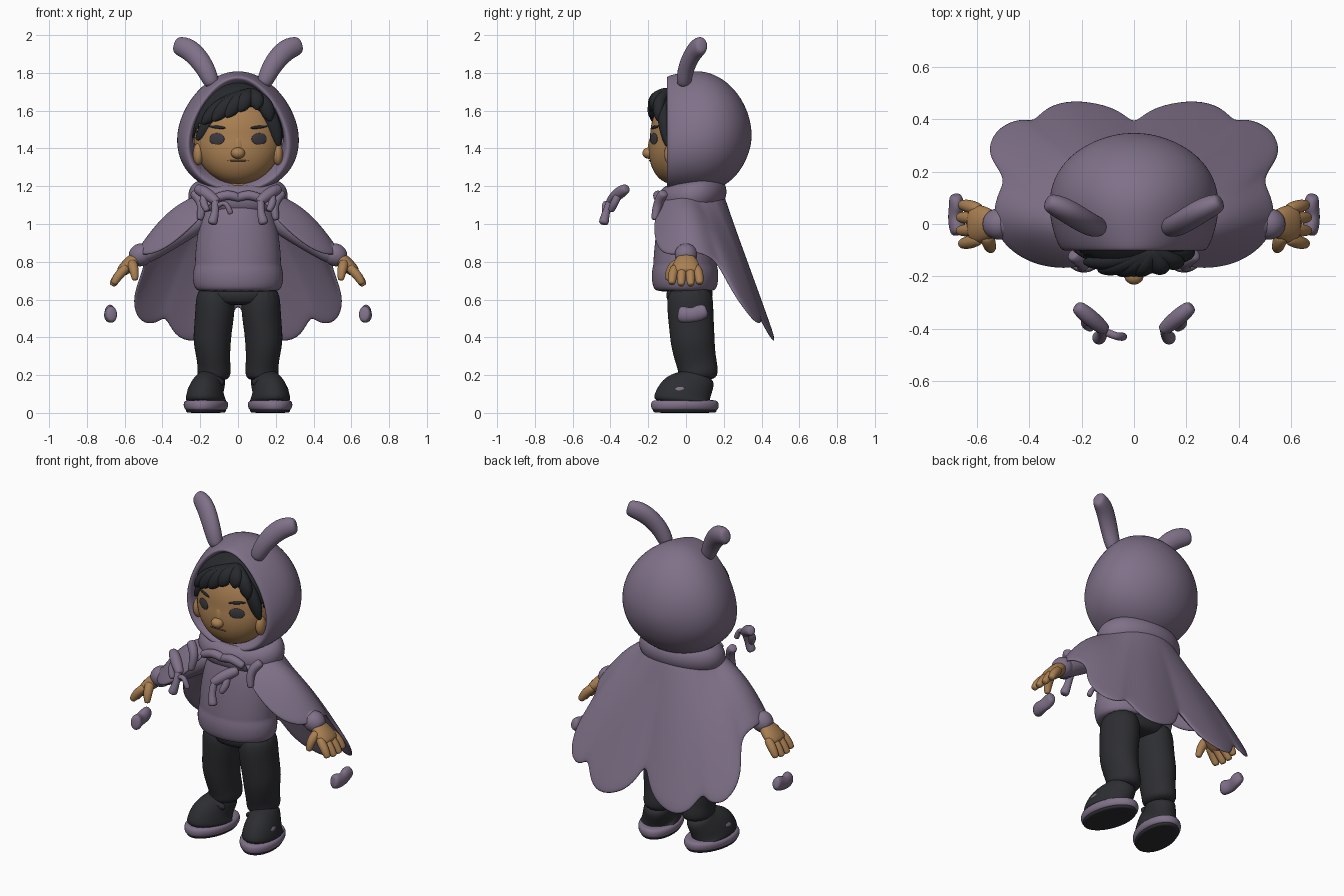
import bpy, bmesh, math
from mathutils import Vector, Matrix

if "Cube" in bpy.data.objects:
    bpy.data.objects.remove(bpy.data.objects["Cube"])


def material(name, rgb):
    m = bpy.data.materials.new(name)
    m.diffuse_color = (*rgb, 1)
    m.use_nodes = True
    m.node_tree.nodes["Principled BSDF"].inputs["Base Color"].default_value = m.diffuse_color
    return m


PURPLE = material("dusty purple", (0.215, 0.165, 0.25))
SKIN = material("tan skin", (0.40, 0.215, 0.085))
DARK = material("charcoal cloth", (0.026, 0.027, 0.031))
HAIR = material("black hair", (0.02, 0.022, 0.026))
EYE = material("eye grey", (0.045, 0.042, 0.05))
LIP = material("mouth brown", (0.22, 0.10, 0.04))


def finish(name, bm, mat, mirror=False, sub=2, thick=0):
    bmesh.ops.recalc_face_normals(bm, faces=bm.faces)
    for f in bm.faces:
        f.smooth = True
    me = bpy.data.meshes.new(name)
    bm.to_mesh(me)
    bm.free()
    me.materials.append(mat)
    ob = bpy.data.objects.new(name, me)
    bpy.context.collection.objects.link(ob)
    if mirror:
        ob.modifiers.new("mirror", 'MIRROR')
    if thick:
        s = ob.modifiers.new("thickness", 'SOLIDIFY')
        s.thickness, s.offset = thick, 0
    if sub:
        s = ob.modifiers.new("smooth", 'SUBSURF')
        s.levels = s.render_levels = sub
    return ob


def skin_rings(rings, closed=True, caps=(True, True)):
    bm = bmesh.new()
    vs = [[bm.verts.new(p) for p in r] for r in rings]
    n = len(vs[0])
    for a, b in zip(vs, vs[1:]):
        for i in range(n if closed else n - 1):
            j = (i + 1) % n
            bm.faces.new((a[i], a[j], b[j], b[i]))
    for use, r in zip(caps, (vs[0], vs[-1])):
        if use:
            bm.faces.new(r)
    return bm


def tube(name, pts, radii, mat, n=14, cap=0.5, mirror=False, ref=(0, 1, 0), sub=2):
    """Sweep ellipses (side radius, radius along ref) through the points."""
    P = [Vector(p) for p in pts]
    R = [r if isinstance(r, tuple) else (r, r) for r in radii]
    if cap:  # rounded ends
        P = [P[0] + (P[0] - P[1]).normalized() * min(R[0]) * cap] + P + \
            [P[-1] + (P[-1] - P[-2]).normalized() * min(R[-1]) * cap]
        R = [(R[0][0] * .65, R[0][1] * .65)] + R + [(R[-1][0] * .65, R[-1][1] * .65)]
    k = 3 / (2 + math.cos(math.tau / n))
    rings = []
    for i, (p, (a, b)) in enumerate(zip(P, R)):
        t = (P[min(i + 1, len(P) - 1)] - P[max(i - 1, 0)]).normalized()
        side = t.cross(Vector(ref)).normalized()
        up = side.cross(t)
        rings.append([p + k * (a * math.cos(w) * side + b * math.sin(w) * up)
                      for w in (math.tau * j / n for j in range(n))])
    return finish(name, skin_rings(rings), mat, mirror, sub)


def ball(name, c, r, mat, mirror=False, yaw=0, roll=0, pitch=0, seg=24):
    bm = bmesh.new()
    bmesh.ops.create_uvsphere(bm, u_segments=seg, v_segments=seg * 2 // 3, radius=1)
    m = Matrix.Translation(c) @ Matrix.Rotation(yaw, 4, 'Z') @ Matrix.Rotation(roll, 4, 'Y') @ Matrix.Rotation(pitch, 4, 'X')
    bmesh.ops.transform(bm, matrix=m @ Matrix.Diagonal((*r, 1)), verts=bm.verts)
    return finish(name, bm, mat, mirror, 0)


# Head: egg shape with the jaw pushed forward
def jaw(z):
    return -0.05 * max(0, (1.46 - z) / 0.25)


def face_y(x, z):
    return -0.01 - 0.18 * math.sqrt(1 - (x / .235) ** 2 - ((z - 1.46) / .25) ** 2) + jaw(z)


head = ball("head", (0, -0.01, 1.46), (0.235, 0.18, 0.25), SKIN, seg=48)
for v in head.data.vertices:
    v.co.y += jaw(v.co.z)
ball("nose", (0, -0.197, 1.375), (0.037, 0.034, 0.03), SKIN)
ball("nose_bridge", (0, -0.178, 1.42), (0.028, 0.022, 0.06), SKIN, pitch=-0.15)
ball("ear", (0.21, -0.08, 1.37), (0.028, 0.035, 0.058), SKIN, True)
ball("eye", (0.112, face_y(.112, 1.45), 1.45), (0.044, 0.007, 0.031), EYE, True, yaw=0.42)
ball("eyebrow", (0.11, face_y(.11, 1.513), 1.513), (0.05, 0.007, 0.008), HAIR, True, yaw=0.42, roll=-0.1)
ball("mouth", (0, face_y(0, 1.335), 1.335), (0.055, 0.005, 0.004), LIP)
tube("neck", [(0, 0, 1.08), (0, -0.02, 1.27)], [0.085, 0.085], SKIN, cap=0)

# Hair: cap cut at a hairline, with swept fringe locks
hair = bmesh.new()
bmesh.ops.create_uvsphere(hair, u_segments=48, v_segments=32, radius=1)
bmesh.ops.transform(hair, matrix=Matrix.Translation((0, 0, 1.505)) @ Matrix.Diagonal((.243, .19, .248, 1)), verts=hair.verts)
low = [v for v in hair.verts if v.co.z < 1.62 - 0.2 * (abs(v.co.x) / .24) ** 3]
bmesh.ops.delete(hair, geom=low, context='VERTS')
finish("hair_cap", hair, HAIR, sub=0, thick=0.01)
root = Vector((0.07, -0.105, 1.7))
for tip in [(-.215, -.1, 1.45), (-.185, -.145, 1.535), (-.13, -.175, 1.55), (-.06, -.185, 1.57),
            (.01, -.185, 1.60), (.1, -.175, 1.61), (.17, -.145, 1.55), (.215, -.1, 1.42)]:
    tip = Vector(tip)
    mid = root.lerp(tip, 0.5) + Vector((tip.x * .15, -0.02, 0.018))
    tube("fringe_lock", [root, mid, tip.lerp(mid, .3), tip], [.025, (.042, .036), (.038, .028), .012], HAIR, 10)

# Hood: egg rings from the inner lining over the rim, rounder towards the back
hood = []
for y, w, top, bot, k in [(-.01, .235, 1.74, 1.25, .2), (-.085, .243, 1.755, 1.205, .24), (-.105, .256, 1.775, 1.18, .24),
                          (-.095, .28, 1.788, 1.165, .24), (0, .315, 1.808, 1.16, .18), (.1, .327, 1.815, 1.16, .13),
                          (.2, .298, 1.77, 1.195, .08), (.28, .225, 1.69, 1.265, .04), (.33, .125, 1.59, 1.36, 0),
                          (.348, .035, 1.5, 1.44, 0)]:
    zc, h = (top + bot) / 2, (top - bot) / 2
    hood.append([(w * math.sin(a) * (1 - k * math.cos(a)), y, zc + h * math.cos(a))
                 for a in (math.tau * i / 32 for i in range(32))])
finish("hood", skin_rings(hood, caps=(False, True)), PURPLE)
tube("hood_ear", [(.14, -.012, 1.75), (.17, -.002, 1.82), (.215, .025, 1.885), (.265, .056, 1.93), (.318, .08, 1.945)],
     [(.043, .04), (.05, .043), (.056, .044), (.058, .045), (.05, .038)], PURPLE, mirror=True)

# Collar roll around the neck
rings = []
for i in range(33):
    a = math.tau * (i % 32) / 32
    c, s = math.cos(a), math.sin(a)
    rings.append([((.205 + .062 * math.cos(b)) * c, .035 + (.125 + .058 * math.cos(b)) * s,
                   1.15 + .02 * s + .078 * math.sin(b)) for b in (math.tau * j / 12 for j in range(12))])
bm = skin_rings(rings, caps=(False, False))
bmesh.ops.remove_doubles(bm, verts=bm.verts, dist=1e-5)
finish("collar", bm, PURPLE, sub=1)

# Cape: half hem with scallops, lofted up to the neckline and mirrored
hem = [(0, .38, .59), (.04, .42, .49), (.11, .455, .41), (.24, .475, .365), (.34, .445, .4), (.385, .385, .52), (.43, .405, .465),
       (.52, .37, .47), (.558, .30, .56), (.545, .24, .65), (.485, .17, .79), (.525, .11, .835), (.54, .02, .855),
       (.51, -.065, .83), (.43, -.13, .845), (.33, -.165, .905), (.21, -.165, 1.02)]
rows = []
for r in range(9):
    v = r / 8
    row = []
    for i, p in enumerate(hem):
        u = i / (len(hem) - 1)
        a = math.radians(90 - 155 * u)
        neck = Vector((.19 * math.cos(a) if i else 0, .04 + .15 * math.sin(a), 1.16))
        bulge = math.sin(math.pi * v)
        over_arm = max(0, math.sin(math.pi * (u - .4) / .6)) if u > .4 else 0
        row.append(neck.lerp(Vector(p), v) + bulge * Vector((.015 * u * (i > 0), -.01 * over_arm, .03 * math.sin(math.pi * u) + .03 * over_arm)))
    rows.append(row)
finish("cape", skin_rings(rows, closed=False, caps=(False, False)), PURPLE, True, thick=0.018)

# Sweater body with a rolled hem, sleeves and cuffs
tube("sweater", [(0, -.005, z) for z in (.64, .655, .7, .75, .785, .8, .9, 1.02, 1.12, 1.18)],
     [(.2, .14), (.228, .166), (.24, .176), (.238, .176), (.226, .167), (.228, .168), (.222, .16), (.2, .145), (.16, .12), (.09, .09)],
     PURPLE, 20, cap=0)
tube("sleeve", [(.17, .01, 1.04), (.33, .01, .94), (.45, 0, .867), (.5, 0, .84)], [.06, .06, .056, .055], PURPLE, mirror=True)
tube("cuff", [(.49, 0, .85), (.515, 0, .838), (.54, 0, .82)], [.055, .062, .055], PURPLE, mirror=True)

# Hands
tube("palm", [(.53, 0, .825), (.57, 0, .79), (.615, 0, .75)], [(.037, .045), (.04, .07), (.032, .075)], SKIN, mirror=True)
for y in (-.065, -.022, .022, .063):
    drop = .008 if abs(y) < .03 else 0
    tube("finger", [(.595, y * .9, .765), (.632, y * 1.1, .73), (.655 + drop, y * 1.15, .69 - drop)], [.025, .025, .02], SKIN, 10, mirror=True)
tube("thumb", [(.56, -.05, .79), (.55, -.085, .755), (.545, -.095, .71)], [.028, .025, .018], SKIN, 10, mirror=True)

# Trousers
tube("hips", [(0, .02, .57), (0, .02, .6), (0, .015, .68)], [(.12, .1), (.2, .122), (.215, .13)], DARK, 20, cap=0)
tube("trouser_leg", [(.118, .02, .68), (.12, .022, .55), (.132, .03, .45), (.138, .035, .38), (.132, .045, .31), (.127, .06, .25), (.127, .065, .215), (.13, .065, .17)],
     [(.1, .12), (.105, .122), (.1, .118), (.1, .117), (.09, .11), (.086, .105), (.09, .105), (.078, .095)], DARK, 16, cap=0, mirror=True)

# Shoes, toes turned out
toe = (-.2, .98, 0)
tube("outsole", [(.17, -.006, z) for z in (0, .003, .02, .025)], [(.088, .155), (.1, .168), (.105, .174), (.09, .16)], DARK, 20, 0, True, toe)
tube("sole_band", [(.17, -.006, z) for z in (.012, .016, .04, .062, .07)],
     [(.09, .16), (.108, .178), (.116, .183), (.112, .178), (.09, .16)], PURPLE, 20, 0, True, toe)
tube("shoe_upper", [(.17, -.004, .05), (.17, -.004, .075), (.168, .004, .105), (.16, .03, .135), (.143, .06, .17), (.138, .068, .205)],
     [(.105, .172), (.104, .17), (.095, .15), (.085, .118), (.078, .095), (.072, .09)], DARK, 20, 0, True, toe)
ball("shoe_tongue", (.172, -.085, .137), (.05, .05, .02), PURPLE, True, pitch=.55)
ball("shoe_side_patch", (.245, -.02, .12), (.02, .05, .025), PURPLE, True, yaw=.2)
tube("shoe_strap", [(.085, -.02, .16), (.145, -.05, .195), (.205, -.015, .165)], [.018, .02, .018], DARK, 10, mirror=True)

# Ribbon knot and gathers on the chest
tube("ribbon_gather", [(.23, -.12, 1.16), (.185, -.15, 1.11), (.2, -.165, 1.03)], [.028, .026, .02], PURPLE, 10, mirror=True)
tube("ribbon_loop", [(0, -.145, 1.14), (.06, -.15, 1.16), (.13, -.145, 1.13)], [.024, .026, .024], PURPLE, 10, mirror=True)

# Loose ribbon pieces floating in front and at the sides
tube("floating_ribbon", [(.212, -.32, 1.185), (.17, -.355, 1.165), (.115, -.4, 1.12)], [.028, .034, .026], PURPLE, 10, mirror=True)
tube("floating_tail", [(.18, -.36, 1.15), (.185, -.38, 1.11), (.165, -.395, 1.075)], [.02, .022, .018], PURPLE, 10, mirror=True)
tube("floating_drip", [(.12, -.4, 1.12), (.12, -.425, 1.06), (.135, -.435, 1.01)], [.022, .018, .029], PURPLE, 10, mirror=True)
tube("floating_strand", [(-.1, -.415, 1.1), (-.065, -.43, 1.12), (-.04, -.43, 1.06)], [.016, .014, .017], PURPLE, 10)
tube("side_ribbon", [(.67, -.025, .522), (.685, .03, .515), (.675, .07, .53), (.68, .1, .54)],
     [(.035, .048), (.026, .036), (.03, .044), (.026, .036)], PURPLE, 12, mirror=True, ref=(0, 0, 1))
